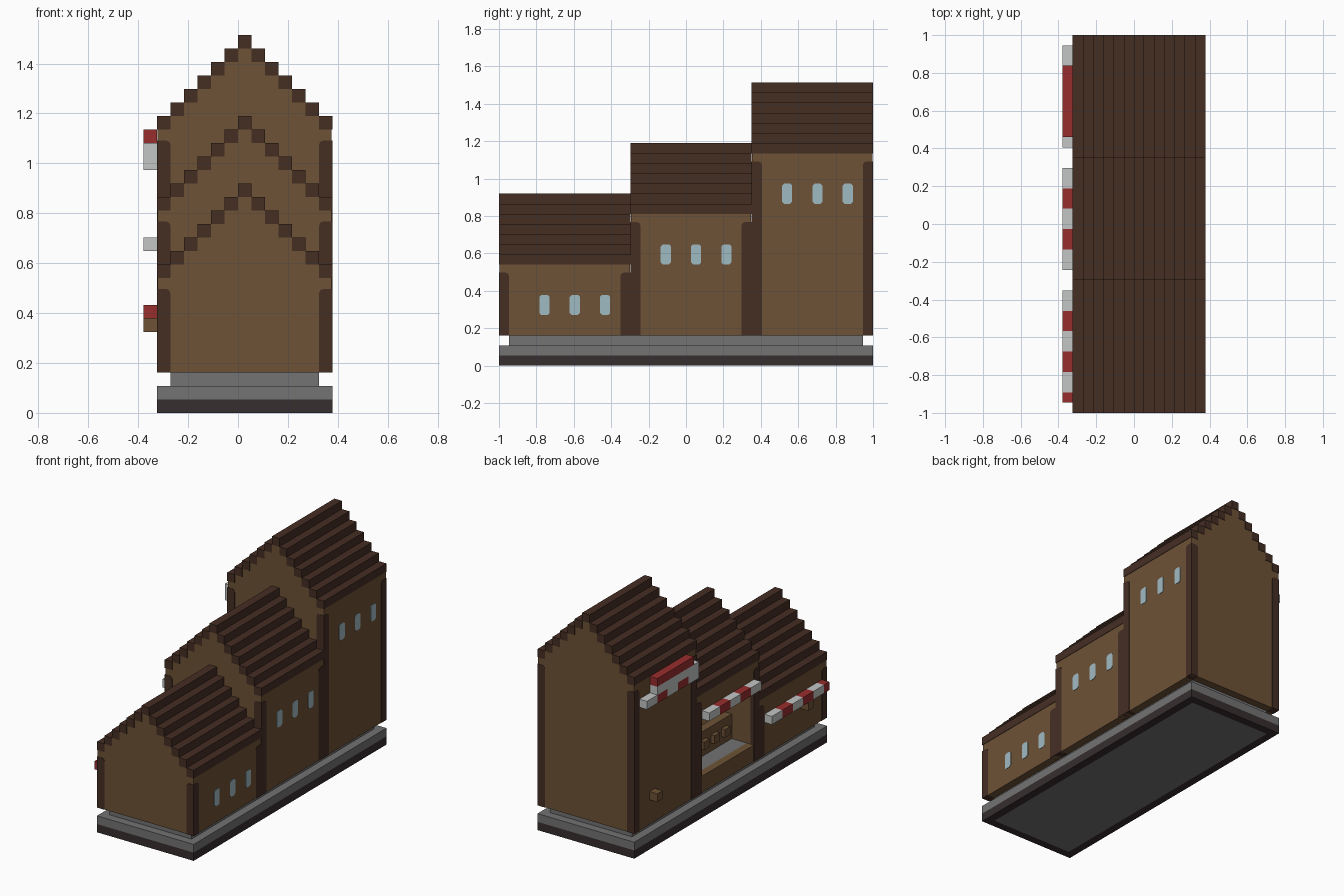
import bpy, bmesh
from mathutils import Vector

if "Cube" in bpy.data.objects:
    bpy.data.objects.remove(bpy.data.objects["Cube"], do_unlink=True)

U = 2 / 37                          # one building block
ORIGIN = Vector((-7, -18.5, 0))     # block grid corner
E = 0.05                            # small setback of walls behind trim


def material(name, code):
    rgb = [int(code[i:i + 2], 16) / 255 for i in range(0, 6, 2)]
    col = [((c + 0.055) / 1.055) ** 2.4 if c > 0.04 else c / 12.92 for c in rgb] + [1]
    m = bpy.data.materials.new(name)
    m.use_nodes = True
    m.diffuse_color = col
    bsdf = m.node_tree.nodes["Principled BSDF"]
    bsdf.inputs["Base Color"].default_value = col
    bsdf.inputs["Roughness"].default_value = 0.9
    return m


WALL = material("wall brown", "6d5236")
ROOF = material("dark timber", "452e24")
STONE = material("stone grey", "737373")
BASE = material("base charcoal", "372e2f")
RED = material("awning red", "982d2d")
WHITE = material("awning white", "c3c6c5")
GLASS = material("window blue", "a0bbc3")


def finish(name, bm, mat):
    for v in bm.verts:
        v.co = (v.co + ORIGIN) * U
    bmesh.ops.recalc_face_normals(bm, faces=bm.faces)
    me = bpy.data.meshes.new(name)
    bm.to_mesh(me)
    bm.free()
    me.materials.append(mat)
    ob = bpy.data.objects.new(name, me)
    bpy.context.collection.objects.link(ob)
    return ob


def add_box(bm, x, y, z):
    """Box from three (low, high) ranges in block units."""
    verts = bmesh.ops.create_cube(bm, size=1)["verts"]
    for v in verts:
        v.co = [r[0] if c < 0 else r[1] for c, r in zip(v.co, (x, y, z))]
    return verts


def boxes(name, mat, *ranges):
    bm = bmesh.new()
    for r in ranges:
        add_box(bm, *r)
    return finish(name, bm, mat)


def prism(name, mat, points, offset):
    """Extrude a flat outline along an offset."""
    bm = bmesh.new()
    face = bm.faces.new([bm.verts.new(p) for p in points])
    new = bmesh.ops.extrude_face_region(bm, geom=[face])["geom"]
    for v in new:
        if isinstance(v, bmesh.types.BMVert):
            v.co += Vector(offset)
    return finish(name, bm, mat)


def gable(name, y, top):
    """Stepped end wall that follows the underside of the roof."""
    pts = [(1 + E, y, 3)]
    for x in range(1, 14):
        h = top - 1 - abs(x - 7)
        pts += [(max(x, 1 + E), y, h), (min(x + 1, 14 - E), y, h)]
    pts.append((14 - E, y, 3))
    prism(name, WALL, pts, (0, 1 - E, 0))


def pillar(name, x, y, top, sx, sy):
    """Corner post with its inner top edges chamfered."""
    bm = bmesh.new()
    add_box(bm, (x, x + 1), (y, y + 1), (3, top + 0.2))
    inner = (x + (sx > 0), y + (sy > 0))
    edges = [e for e in bm.edges if all(v.co.z > top for v in e.verts)
             and any(all(v.co[k] == inner[k] for v in e.verts) for k in (0, 1))]
    bmesh.ops.bevel(bm, geom=edges, offset=0.35, segments=2, profile=0.5,
                    affect='EDGES')
    finish(name, bm, ROOF)


def window(name, y, z):
    c = 0.2
    outline = [(c, 0), (1 - c, 0), (1, c), (1, 2 - c),
               (1 - c, 2), (c, 2), (0, 2 - c), (0, c)]
    prism(name, GLASS, [(14 - E, y + a, z + b) for a, b in outline], (E, 0, 0))


def awning(name, z, y_low, y_high):
    """Striped bar, stripes of two blocks counted from the rear."""
    stripes = {"white": [], "red": []}
    for i, y in enumerate(range(y_high, y_low, -2)):
        key = "red" if i % 2 else "white"
        stripes[key].append(((0, 1), (max(y - 2, y_low), y), (z, z + 1)))
    boxes(name + "_white", WHITE, *stripes["white"])
    boxes(name + "_red", RED, *stripes["red"])


# Base: dark rim around a stone core, then a slab and a smaller plinth
boxes("base_rim", BASE, ((1, 14), (0, 1), (0, 1)), ((1, 14), (36, 37), (0, 1)),
      ((1, 2), (1, 36), (0, 1)), ((13, 14), (1, 36), (0, 1)))
boxes("base_core", STONE, ((2, 13), (1, 36), (0, 1)))
boxes("base_slab", STONE, ((1, 14), (0, 37), (1, 2)))
boxes("plinth", STONE, ((2, 13), (1, 36), (2, 3)))

# Three houses stepping up towards the rear
houses = [("front", 0, 13, 17), ("middle", 13, 25, 22), ("rear", 25, 37, 28)]
for label, y0, y1, top in houses:
    eave = top - 7
    gable(label + "_front_gable", y0 + E, top)
    gable(label + "_back_gable", y1 - 1, top)

    # Stepped roof
    boxes(label + "_roof", ROOF, *[((x, x + 1), (y0, y1),
          (top - 1 - abs(x - 7), top - abs(x - 7))) for x in range(1, 14)])

    # Side walls, with a shop opening in the middle house
    boxes(label + "_left_wall", WALL, ((13, 14 - E), (y0 + 1, y1 - 1), (3, eave)))
    side = ((1 + E, 2), (y0 + 1, y1 - 1))
    if label == "middle":
        boxes("middle_right_wall", WALL, (*side, (12, eave)), (*side, (3, 5)))
    else:
        boxes(label + "_right_wall", WALL, (*side, (3, eave)))

    # Corner pillars
    for x, sx, s in ((1, 1, "right"), (13, -1, "left")):
        pillar(f"{label}_front_{s}_pillar", x, y0, top - 8, sx, 1)
        pillar(f"{label}_back_{s}_pillar", x, y1 - 1, top - 8, sx, -1)

    # Windows on the left side
    for i in range(3):
        window(f"{label}_window_{i + 1}", y1 - 9 + 3 * i, top - 12)

# Shop counter and shelf inside the opening
boxes("counter_top", STONE, ((2, 4), (14, 24), (4, 5)))
boxes("shelf", WALL, ((4, 5), (14, 24), (3, 8)))
boxes("shelf_goods", WALL, *[((3.5, 4), (y, y + 1), (6, 7)) for y in range(15, 24, 2)])

# Awnings on the right side
awning("front_awning", 7, 1, 12)
awning("middle_awning", 12, 14, 24)
awning("rear_awning", 18, 26, 36)
boxes("rear_sign_board", WHITE, ((0, 1), (26, 34), (19, 20)))
boxes("rear_sign_top", RED, ((0, 1), (27, 34), (20, 21)))

# Door knobs
boxes("front_knob", WALL, ((0, 1 + E), (4, 5), (6, 7)))
boxes("rear_knob", WALL, ((0, 1 + E), (33, 34), (6, 7)))
